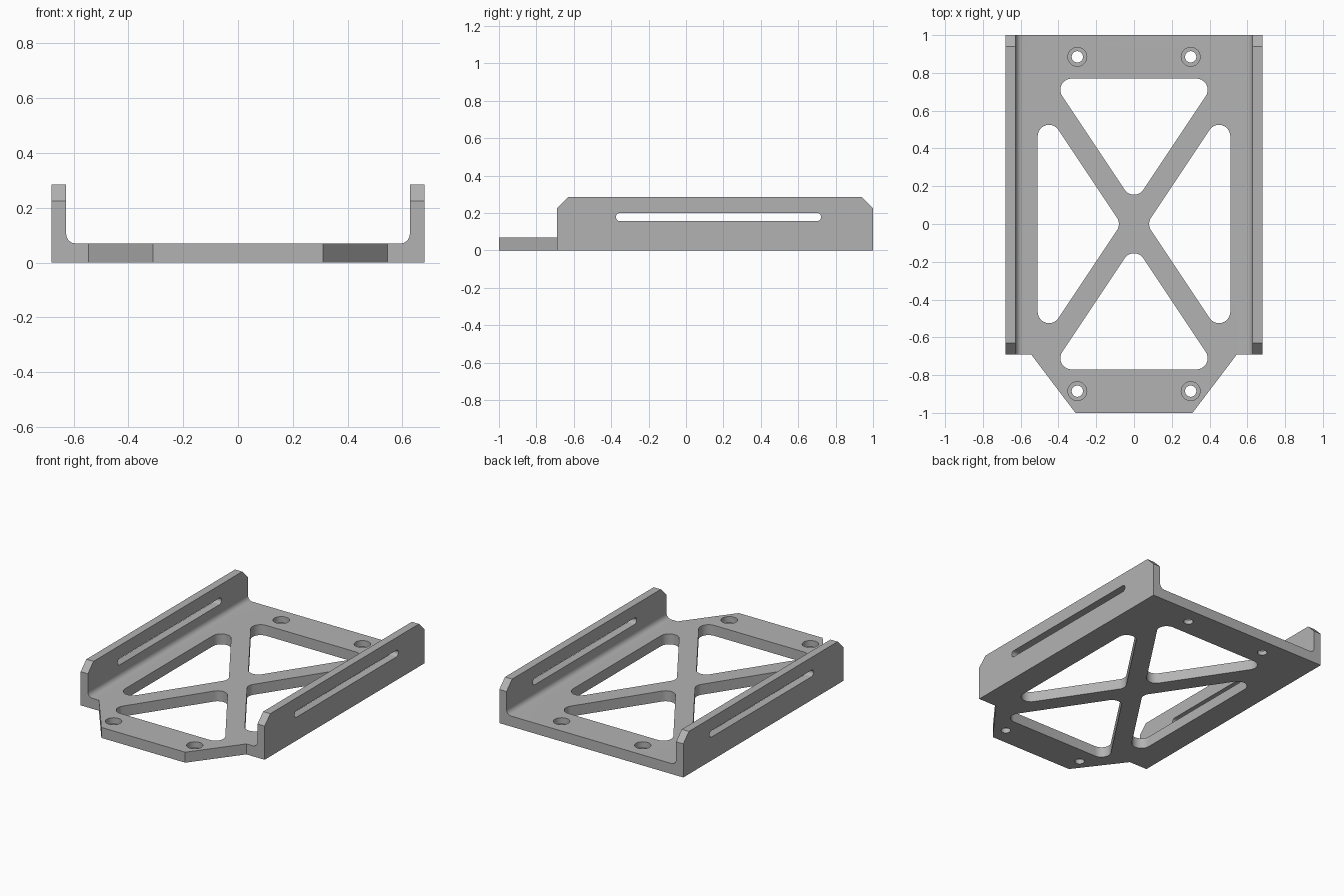
import bpy, bmesh, math
from mathutils import Vector

cube = bpy.data.objects.get("Cube")
if cube:
    bpy.data.objects.remove(cube, do_unlink=True)

grey = bpy.data.materials.new("plain grey")
grey.use_nodes = True
grey.diffuse_color = (0.45, 0.45, 0.45, 1)
grey.node_tree.nodes["Principled BSDF"].inputs["Base Color"].default_value = (0.45, 0.45, 0.45, 1)

HALF_W, WALL_IN, PLATE, HEIGHT = 0.68, 0.627, 0.07, 0.285
BACK, SHOULDER, CHAMFER, FILLET = 1.0, -0.69, 0.06, 0.035


def prism(name, outline, axis, start, end):
    """Extrude a 2D outline along one axis (outline uses the other two axes in order)."""
    def place(p, d):
        co = list(p)
        co.insert(axis, d)
        return co
    bm = bmesh.new()
    face = bm.faces.new([bm.verts.new(place(p, start)) for p in outline])
    ext = bmesh.ops.extrude_face_region(bm, geom=[face])
    shift = Vector(place((0, 0), end - start))
    bmesh.ops.translate(bm, vec=shift, verts=[v for v in ext["geom"] if isinstance(v, bmesh.types.BMVert)])
    bmesh.ops.recalc_face_normals(bm, faces=bm.faces)
    mesh = bpy.data.meshes.new(name)
    bm.to_mesh(mesh)
    bm.free()
    mesh.materials.append(grey)
    obj = bpy.data.objects.new(name, mesh)
    bpy.context.collection.objects.link(obj)
    return obj


def arc(c, r, a0, a1, steps):
    return [(c[0] + r * math.cos(a0 + (a1 - a0) * i / steps),
             c[1] + r * math.sin(a0 + (a1 - a0) * i / steps)) for i in range(steps + 1)]


def rounded(centres, r, steps=10):
    """Outline wrapped around circles at counter-clockwise centres."""
    pts, n = [], len(centres)
    for i, c in enumerate(centres):
        p, q = centres[i - 1], centres[(i + 1) % n]
        a0 = math.atan2(c[1] - p[1], c[0] - p[0]) - math.pi / 2
        a1 = math.atan2(q[1] - c[1], q[0] - c[0]) - math.pi / 2
        pts += arc(c, r, a0, a0 + (a1 - a0) % math.tau, steps)
    return pts


def circle(c, r):
    return arc(c, r, 0, math.tau, 32)[:-1]


# U-shaped tray with a small fillet at the foot of each wall
right_half = [(HALF_W, 0), (HALF_W, HEIGHT), (WALL_IN, HEIGHT)]
right_half += arc((WALL_IN - FILLET, PLATE + FILLET), FILLET, 0, -math.pi / 2, 8)
tray = prism("mounting_tray", right_half + [(-x, z) for x, z in reversed(right_half)], 1, SHOULDER, BACK)

# Tapered front tab, overlapping the tray floor
tab = prism("front_tab", [(-0.31, -1), (0.31, -1), (0.545, SHOULDER), (0.545, -0.6),
                          (-0.545, -0.6), (-0.545, SHOULDER)], 2, 0, PLATE)

cutters = []
# Four rounded triangular windows
for s in (1, -1):
    end = [(0, 0.215 * s), (0.33 * s, 0.71 * s), (-0.33 * s, 0.71 * s)]
    side = [(0.14 * s, 0), (0.45 * s, -0.465 * s), (0.45 * s, 0.465 * s)]
    cutters += [prism("window_cutter", rounded(c, 0.06), 2, -0.1, 0.2) for c in (end, side)]

# Counterbored screw holes
for x in (-0.3, 0.3):
    for y in (-0.885, 0.885):
        cutters.append(prism("screw_hole_cutter", circle((x, y), 0.03), 2, -0.1, 0.2))
        cutters.append(prism("counterbore_cutter", circle((x, y), 0.05), 2, 0.03, 0.2))

# Long slots through both walls
cutters.append(prism("slot_cutter", rounded([(-0.353, 0.178), (0.7, 0.178)], 0.022), 0, -1, 1))

# Chamfered upper wall corners
for y, d in ((SHOULDER, 1), (BACK, -1)):
    e = 0.05
    corner = [(y - d * e, HEIGHT - CHAMFER - e), (y + d * (CHAMFER + e), HEIGHT + e), (y - d * e, HEIGHT + e)]
    cutters.append(prism("chamfer_cutter", corner, 0, -1, 1))

# Combine, cut, and remove the helpers
for helper, mode in [(tab, "UNION")] + [(c, "DIFFERENCE") for c in cutters]:
    mod = tray.modifiers.new(helper.name, "BOOLEAN")
    mod.operation, mod.object, mod.solver = mode, helper, "EXACT"
bpy.context.view_layer.update()
result = bpy.data.meshes.new_from_object(tray.evaluated_get(bpy.context.evaluated_depsgraph_get()))
tray.modifiers.clear()
tray.data = result
for helper in [tab] + cutters:
    bpy.data.objects.remove(helper, do_unlink=True)

# Smooth the rounded faces, keep the edges sharp
bpy.ops.object.select_all(action="DESELECT")
tray.select_set(True)
bpy.context.view_layer.objects.active = tray
bpy.ops.object.shade_smooth_by_angle(angle=math.radians(30))
